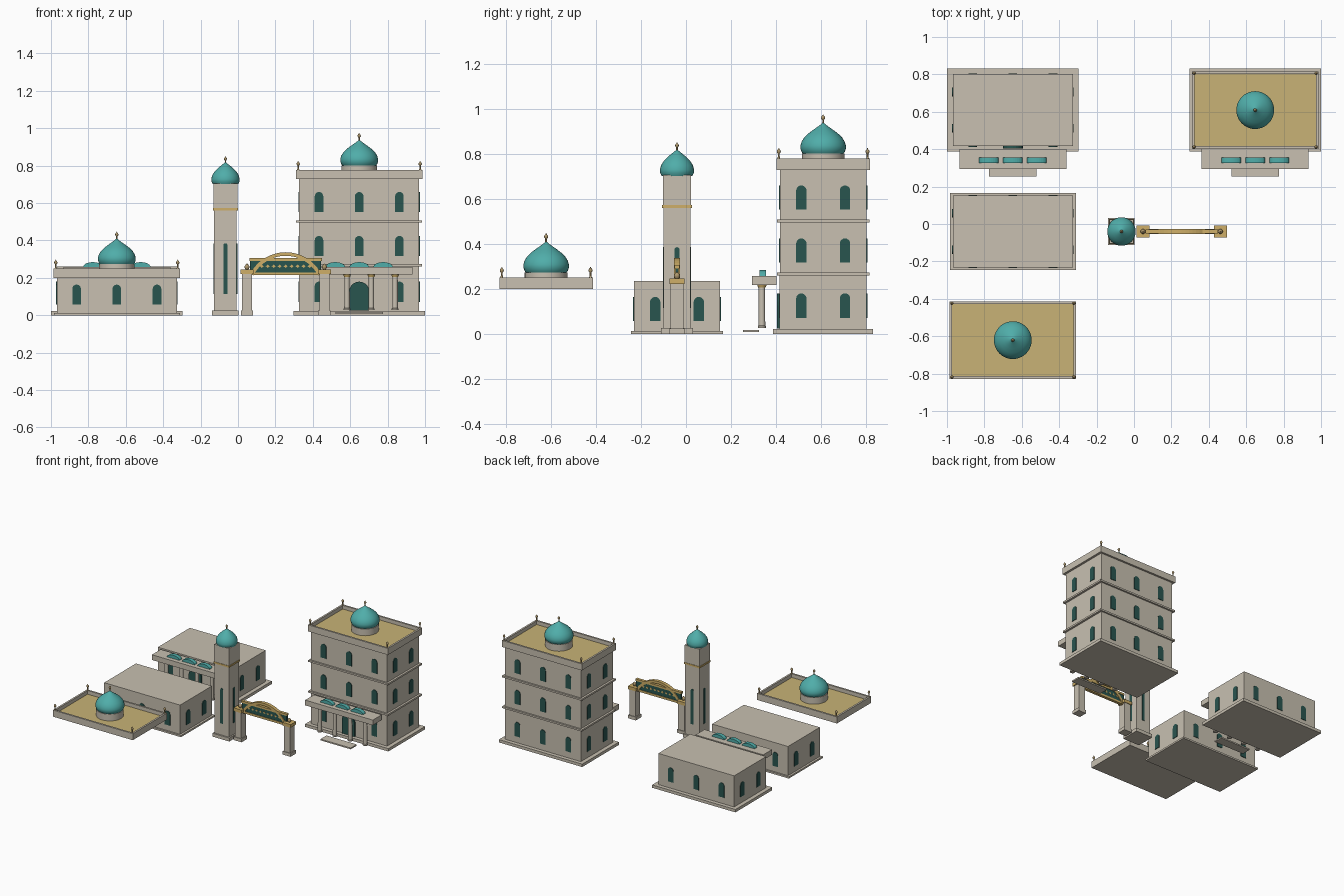
import bpy, bmesh, math
from mathutils import Matrix, Vector

if "Cube" in bpy.data.objects:
    bpy.data.objects.remove(bpy.data.objects["Cube"])


def material(name, rgb):
    m = bpy.data.materials.new(name)
    m.diffuse_color = (*rgb, 1)
    m.use_nodes = True
    m.node_tree.nodes["Principled BSDF"].inputs["Base Color"].default_value = m.diffuse_color
    return m


STONE = material("limestone", (0.58, 0.53, 0.44))
SAND = material("sand_roof", (0.58, 0.45, 0.18))
GOLD = material("gold_trim", (0.62, 0.43, 0.14))
TEAL = material("teal_tile", (0.08, 0.42, 0.40))
DARK = material("dark_green", (0.022, 0.09, 0.078))
BRONZE = material("bronze", (0.42, 0.31, 0.15))


def finish(name, bm, mat, smooth=False):
    bmesh.ops.recalc_face_normals(bm, faces=bm.faces)
    me = bpy.data.meshes.new(name)
    bm.to_mesh(me)
    bm.free()
    ob = bpy.data.objects.new(name, me)
    bpy.context.collection.objects.link(ob)
    me.materials.append(mat)
    if smooth:
        bpy.ops.object.select_all(action='DESELECT')
        ob.select_set(True)
        bpy.context.view_layer.objects.active = ob
        bpy.ops.object.shade_smooth_by_angle(angle=math.radians(40))
    return ob


def box(name, mat, x, y, z):
    """Box from (min, max) pairs."""
    bm = bmesh.new()
    c = Vector(((x[0] + x[1]) / 2, (y[0] + y[1]) / 2, (z[0] + z[1]) / 2))
    s = Matrix.Diagonal((x[1] - x[0], y[1] - y[0], z[1] - z[0], 1))
    bmesh.ops.create_cube(bm, size=1, matrix=Matrix.Translation(c) @ s)
    return finish(name, bm, mat)


def block(name, mat, cx, cy, hx, hy, z0, z1):
    return box(name, mat, (cx - hx, cx + hx), (cy - hy, cy + hy), (z0, z1))


def prism(name, mat, outline, thick, matrix):
    """Extrude an x-z outline towards local -y."""
    bm = bmesh.new()
    f = bm.faces.new([bm.verts.new((x, 0, z)) for x, z in outline])
    ext = bmesh.ops.extrude_face_region(bm, geom=[f])
    moved = [v for v in ext['geom'] if isinstance(v, bmesh.types.BMVert)]
    bmesh.ops.translate(bm, vec=(0, -thick, 0), verts=moved)
    bm.transform(matrix)
    return finish(name, bm, mat)


def arch(name, cx, cy, dist, side, off, w, z0, z1, thick=0.004):
    """Round-headed panel on a wall; side counts quarter turns from the front."""
    r = w / 2
    pts = [(-r, z0), (r, z0)]
    pts += [(r * math.cos(math.pi * i / 10), z1 - r + r * math.sin(math.pi * i / 10)) for i in range(11)]
    m = Matrix.Translation((cx, cy, 0)) @ Matrix.Rotation(side * math.pi / 2, 4, 'Z') @ Matrix.Translation((off, -dist, 0))
    prism(name, DARK, pts, thick, m)


def lathe(name, mat, cx, cy, z, profile, n=32):
    """Revolve (radius, height) points around a vertical axis."""
    bm = bmesh.new()
    vs = [bm.verts.new((r, 0, h)) for r, h in [(0, profile[0][1])] + profile + [(0, profile[-1][1])]]
    es = [bm.edges.new(p) for p in zip(vs, vs[1:])]
    bmesh.ops.spin(bm, geom=vs + es, cent=(0, 0, 0), axis=(0, 0, 1), angle=2 * math.pi, steps=n)
    bmesh.ops.remove_doubles(bm, verts=bm.verts, dist=1e-5)
    bmesh.ops.translate(bm, vec=(cx, cy, z), verts=bm.verts)
    return finish(name, bm, mat, True)


FINIAL = [(.006, 0), (.004, .01), (.004, .022), (.008, .027), (.009, .032), (.007, .038), (.003, .042), (.001, .047)]


def finial(name, cx, cy, z, s=1.0):
    lathe(name, BRONZE, cx, cy, z, [(r * s, h * s) for r, h in FINIAL], 12)


def windows(label, cx, cy, z0, z1, front_centre=True):
    for side in range(4):
        long_wall = side % 2 == 0
        for off in ((-.215, 0, .215) if long_wall else (-.097, .097)):
            if side == 0 and off == 0 and not front_centre:
                continue
            arch(label + "_window", cx, cy, .192 if long_wall else .321, side, off, .046, z0, z1)


def ground_floor(cx, cy):
    block("plinth", STONE, cx, cy, .352, .222, 0, .022)
    block("ground_floor_wall", STONE, cx, cy, .321, .193, .022, .26)
    windows("ground_floor", cx, cy, .07, .18, False)
    arch("door", cx, cy, .192, 0, 0, .107, .025, .18, .012)
    # porch
    box("porch_slab", STONE, (cx - .286, cx + .286), (cy - .315, cy - .208), (.218, .258))
    box("entrance_step", STONE, (cx - .128, cx + .128), (cy - .356, cy - .284), (.008, .018))
    for off in (-.192, -.065, .065, .192):
        lathe("porch_column", STONE, cx + off, cy - .272, 0, [(.018, .027), (.018, .035), (.015, .038), (.014, .208)], 16)
        lathe("column_capital", GOLD, cx + off, cy - .272, 0, [(.016, .205), (.021, .218)], 16)
    for off in (-.128, 0, .128):
        pts = [(.052 * math.cos(math.pi * i / 14), .026 * math.sin(math.pi * i / 14)) for i in range(15)]
        prism("porch_crest", TEAL, pts, .03, Matrix.Translation((cx + off, cy - .253, .258)))


def upper_floor(cx, cy, z):
    block("floor_band", STONE, cx, cy, .337, .205, z, z + .013)
    block("upper_floor_wall", STONE, cx, cy, .321, .192, z + .013, z + .236)
    windows("upper_floor", cx, cy, z + .057, z + .164)


def roof(cx, cy, z):
    hx, hy, t = .338, .207, .014
    block("roof_deck", SAND, cx, cy, hx - t, hy - t, z + .001, z + .022)
    block("roof_slab", STONE, cx, cy, hx - t, hy - t, z, z + .002)
    for s in (-1, 1):
        block("parapet_long", STONE, cx, cy + s * (hy - t / 2), hx, t / 2, z, z + .05)
        block("parapet_short", STONE, cx + s * (hx - t / 2), cy, t / 2, hy - t, z, z + .05)
        for q in (-1, 1):
            finial("corner_finial", cx + s * .326, cy + q * .197, z + .05)
    lathe("dome_drum", STONE, cx, cy, z, [(.095, .02), (.095, .073)], 40)
    lathe("dome", TEAL, cx, cy, z, [(.088, .07), (.096, .08), (.101, .095), (.101, .108), (.096, .125), (.085, .143),
                                  (.068, .16), (.047, .176), (.027, .19), (.012, .201), (.004, .208)], 40)
    finial("dome_finial", cx, cy, z + .2)


# kit pieces on the left, assembled building on the right
BX = .648
ground_floor(-BX, .609)
upper_floor(-BX, -.04, 0)
roof(-BX, -.621, .2)
ground_floor(BX, .609)
upper_floor(BX, .609, .26)
upper_floor(BX, .609, .495)
roof(BX, .609, .728)

# minaret
MX, MY = -.067, -.04
block("minaret_base", STONE, MX, MY, .071, .071, 0, .026)
block("minaret_shaft", STONE, MX, MY, .06, .06, .026, .56)
block("minaret_gold_band", GOLD, MX, MY, .066, .066, .56, .573)
block("minaret_gallery", STONE, MX, MY, .063, .063, .573, .705)
for side in range(4):
    arch("minaret_slit", MX, MY, .059, side, 0, .022, .115, .385)
lathe("minaret_dome", TEAL, MX, MY, 0, [(.068, .702), (.075, .715), (.076, .728), (.071, .748), (.06, .766), (.045, .782),
                                       (.028, .797), (.014, .808), (.004, .816)])
finial("minaret_finial", MX, MY, .808, .9)

# gateway
GX, GY = .255, -.04
for s in (-1, 1):
    px = GX + s * .207
    block("gate_pillar_base", STONE, px, GY, .033, .033, 0, .025)
    block("gate_pillar", STONE, px, GY, .026, .028, .025, .222)
    block("gate_pillar_cap", GOLD, px, GY, .034, .033, .222, .246)
    lathe("gate_cap_ball", BRONZE, px, GY, .246, [(.008, 0), (.013, .008), (.013, .016), (.007, .024), (.001, .03)], 16)
block("gate_panel", DARK, GX, GY, .19, .007, .225, .295)
block("gate_lower_rail", GOLD, GX, GY, .193, .011, .214, .23)
block("gate_upper_rail", GOLD, GX, GY, .193, .011, .29, .305)
# gilded ornament row on both panel faces
for s in (-1, 1):
    for i in range(-4, 5):
        m = Matrix.Translation((GX + i * .032, GY + s * .007 + .002, .262))
        prism("gate_ornament", GOLD, [(-.011, 0), (0, -.009), (.011, 0), (0, .009)], .004, m)
R = .214
half = math.asin(.19 / R)
angs = [math.pi / 2 + half * (1 - i / 12) for i in range(25)]
ring = [(R * math.cos(a), R * math.sin(a)) for a in angs]
ring += [((R - .019) * math.cos(a), (R - .019) * math.sin(a)) for a in reversed(angs)]
prism("gate_arch", GOLD, ring, .026, Matrix.Translation((GX, GY + .013, .337 - R)))
